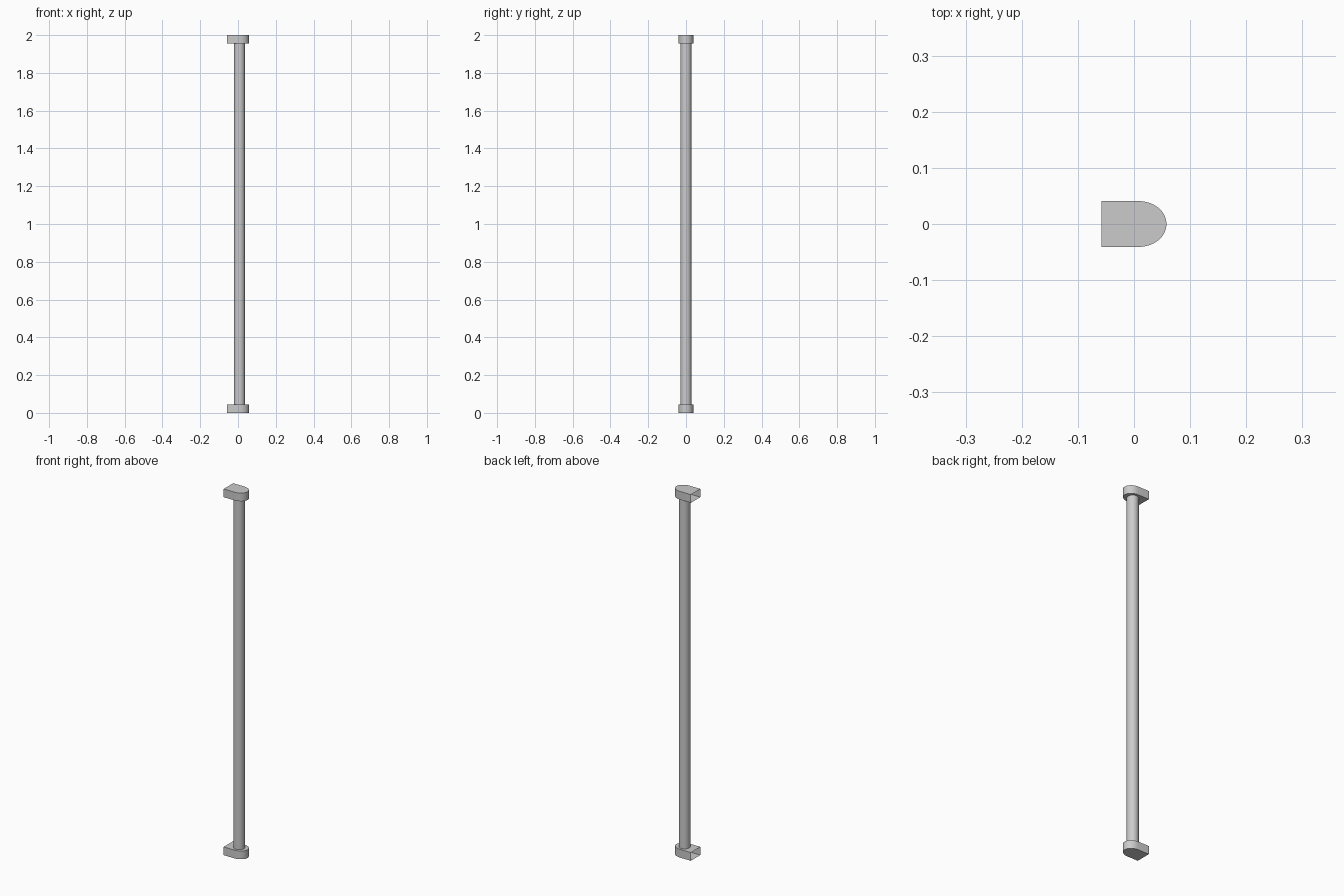
import bpy, bmesh, math

if "Cube" in bpy.data.objects:
    bpy.data.objects.remove(bpy.data.objects["Cube"])

HX, HY = 0.058, 0.041      # bracket half sizes
CX, H = 0.008, 0.045       # rod axis / nose centre, bracket height
ROD_R, SEG = 0.029, 32


def finish(bm, name):
    mesh = bpy.data.meshes.new(name)
    bm.to_mesh(mesh)
    bm.free()
    obj = bpy.data.objects.new(name, mesh)
    bpy.context.collection.objects.link(obj)
    bpy.ops.object.select_all(action='DESELECT')
    obj.select_set(True)
    bpy.context.view_layer.objects.active = obj
    bpy.ops.object.shade_smooth_by_angle(angle=math.radians(35))
    return obj


def bracket(name, z):
    # D-shaped shell: flat top and bottom, rounded nose, open at the wall side
    outline = [(-HX, -HY)]
    for i in range(SEG // 2 + 1):
        a = -math.pi / 2 + math.pi * i / (SEG // 2)
        outline.append((CX + (HX - CX) * math.cos(a), HY * math.sin(a)))
    outline.append((-HX, HY))
    bm = bmesh.new()
    low = [bm.verts.new((x, y, z)) for x, y in outline]
    high = [bm.verts.new((x, y, z + H)) for x, y in outline]
    bm.faces.new(low[::-1])
    bm.faces.new(high)
    for i in range(len(outline) - 1):
        bm.faces.new((low[i], low[i + 1], high[i + 1], high[i]))
    return finish(bm, name)


# End brackets
bracket("bottom_bracket", 0)
bracket("top_bracket", 2 - H)

# Rod between the brackets
bm = bmesh.new()
bmesh.ops.create_cone(bm, cap_ends=False, segments=SEG, radius1=ROD_R,
                      radius2=ROD_R, depth=2 - 2 * H)
bmesh.ops.translate(bm, verts=bm.verts, vec=(CX, 0, 1))
finish(bm, "rod")
